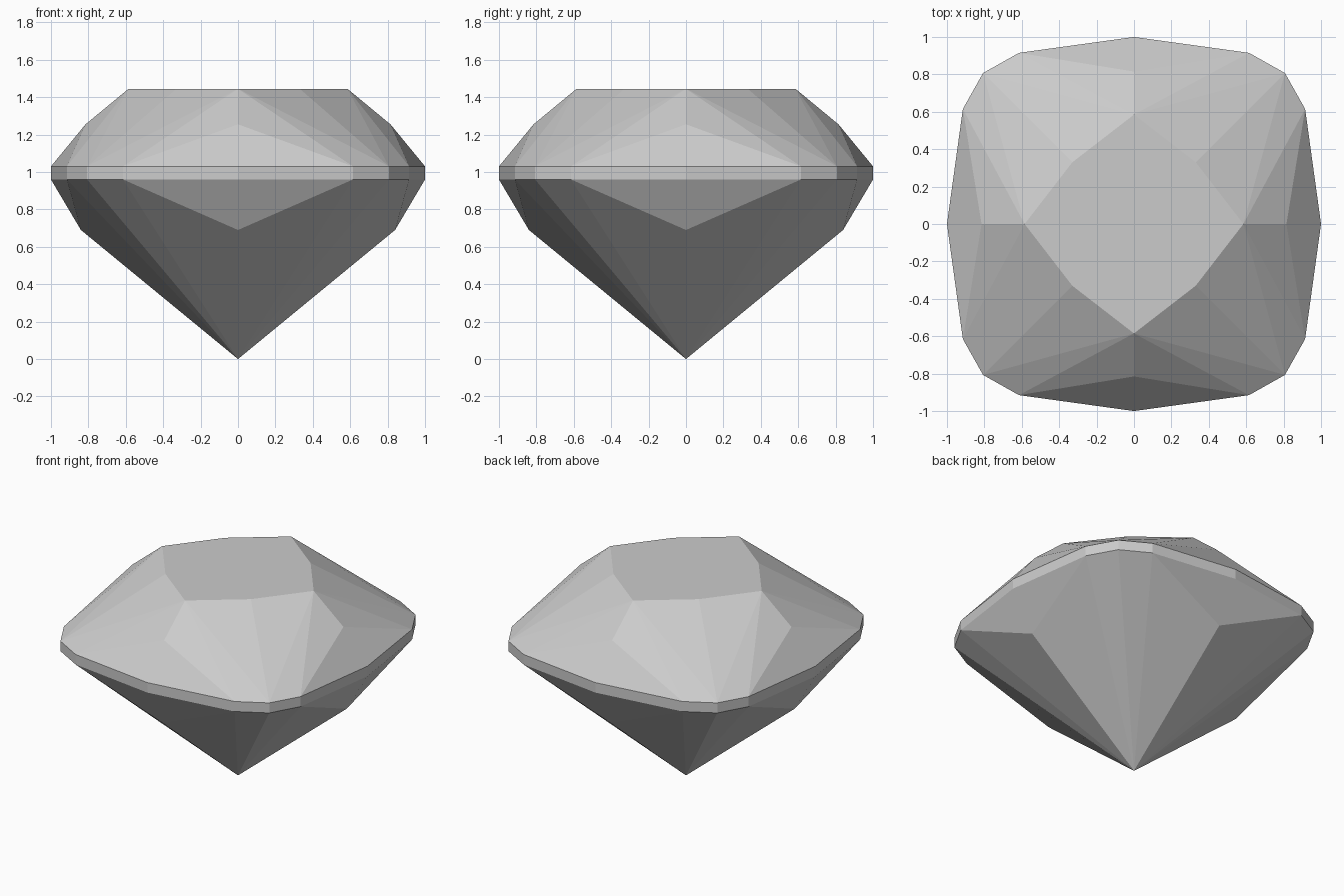
import bpy
import bmesh
from math import pi
from mathutils import Matrix, Vector

cube = bpy.data.objects.get("Cube")
if cube:
    bpy.data.objects.remove(cube, do_unlink=True)

# Heights of the cut
TABLE, STAR, GIRDLE_TOP, GIRDLE_LOW, LOWER = 1.445, 1.255, 1.03, 0.96, 0.69

stone = bpy.data.materials.new("grey stone")
stone.use_nodes = True
colour = (0.6, 0.6, 0.6, 1)
stone.diffuse_color = colour
stone.node_tree.nodes["Principled BSDF"].inputs["Base Color"].default_value = colour

bm = bmesh.new()


def quarter_turns(x, y, z):
    """The same corner repeated on all four sides."""
    return [bm.verts.new(Matrix.Rotation(k * pi / 2, 3, "Z") @ Vector((x, y, z)))
            for k in range(4)]


def girdle_ring(z):
    """Cushion outline: side middle, shoulder, corner, next shoulder."""
    sides = [quarter_turns(x, y, z) for x, y in
             ((0, -1), (0.615, -0.915), (0.807, -0.807), (0.915, -0.615))]
    return [side[k] for k in range(4) for side in sides]


table_mid = quarter_turns(0, -0.585, TABLE)
table_corner = quarter_turns(0.33, -0.33, TABLE)
star = quarter_turns(0, -0.815, STAR)
upper = girdle_ring(GIRDLE_TOP)
lower = girdle_ring(GIRDLE_LOW)
keel = quarter_turns(0, -0.84, LOWER)
culet = bm.verts.new((0, 0, 0))

# Flat table on top
bm.faces.new([v for pair in zip(table_mid, table_corner) for v in pair])

for k in range(4):
    i = 4 * k
    after = (k + 1) % 4
    before, mid, shoulder, corner, shoulder2 = (i - 1) % 16, i, i + 1, i + 2, i + 3
    # Crown facets
    for face in (
        (star[k], upper[before], upper[mid], upper[shoulder]),
        (table_mid[k], upper[before], star[k]),
        (table_mid[k], star[k], upper[shoulder]),
        (table_mid[k], upper[shoulder], upper[corner]),
        (table_mid[k], upper[corner], table_corner[k]),
        (table_corner[k], upper[corner], table_mid[after]),
        (table_mid[after], upper[corner], upper[shoulder2]),
    ):
        bm.faces.new(face)
    # Pavilion facets running down to the point
    for face in (
        (keel[k], lower[shoulder], lower[mid], lower[before]),
        (culet, lower[shoulder], keel[k]),
        (culet, keel[k], lower[before]),
        (culet, lower[corner], lower[shoulder]),
        (culet, lower[shoulder2], lower[corner]),
    ):
        bm.faces.new(face)

# Narrow girdle band
for i in range(16):
    j = (i + 1) % 16
    bm.faces.new((lower[i], lower[j], upper[j], upper[i]))

bmesh.ops.recalc_face_normals(bm, faces=bm.faces[:])
mesh = bpy.data.meshes.new("cut_gemstone")
bm.to_mesh(mesh)
bm.free()
mesh.materials.append(stone)
gem = bpy.data.objects.new("cut_gemstone", mesh)
bpy.context.collection.objects.link(gem)
